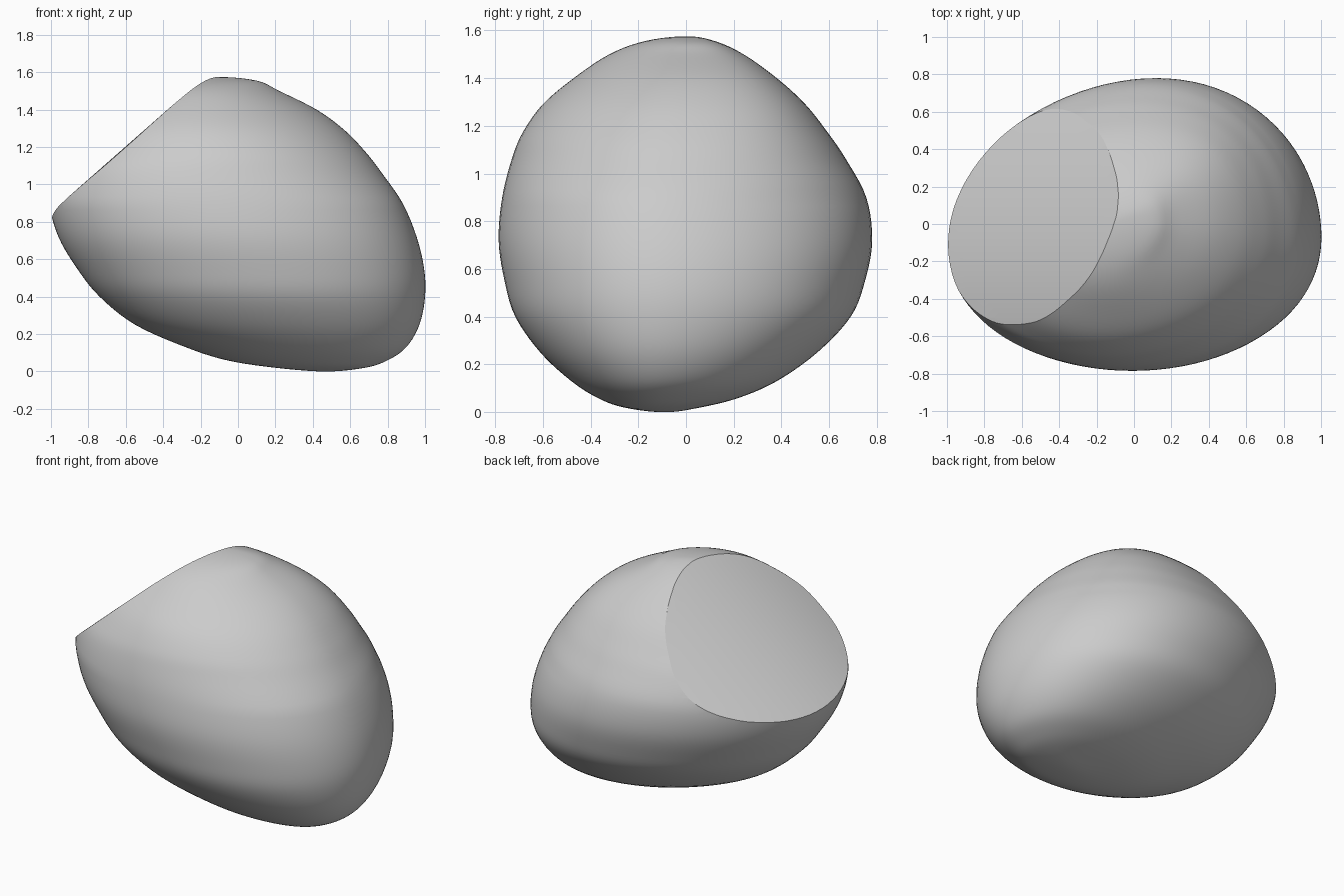
import bpy, bmesh, math

old = bpy.data.objects.get("Cube")
if old:
    bpy.data.objects.remove(old, do_unlink=True)

SIDES, STEPS = 96, 5


def add_object(name, bm):
    bmesh.ops.remove_doubles(bm, verts=bm.verts, dist=0.0002)
    bmesh.ops.recalc_face_normals(bm, faces=bm.faces)
    mesh = bpy.data.meshes.new(name)
    bm.to_mesh(mesh)
    bm.free()
    obj = bpy.data.objects.new(name, mesh)
    bpy.context.collection.objects.link(obj)
    return obj


def spline(rows, steps):
    """Catmull-Rom through the rows; the end rows are poles, mirrored for roundness."""
    def flip(r):
        return (r[0], r[2], r[1], r[4], r[3])
    pts = [flip(rows[1])] + rows + [flip(rows[-2])]
    out = []
    for p, q, r, s in zip(pts, pts[1:], pts[2:], pts[3:]):
        for i in range(steps):
            t = i / steps
            out.append([b + t / 2 * (c - a + t * (2 * a - 5 * b + 4 * c - d
                        + t * (3 * (b - c) + d - a)))
                        for a, b, c, d in zip(p, q, r, s)])
    return out + [list(rows[-1])]


def cap_height(x, y):
    return 1.67 + 0.88 * x - 0.29 * y - 0.34 * y * y


# Body outline by level: height, x limits, y limits
levels = [
    (0, .47, .47, -.09, -.09),
    (.02, .2, .68, -.26, .06),
    (.06, -.06, .8, -.37, .22),
    (.13, -.28, .9, -.48, .38),
    (.25, -.55, .97, -.61, .55),
    (.4, -.74, 1, -.715, .69),
    (.55, -.86, .995, -.76, .75),
    (.72, -.96, .955, -.785, .78),
    (.9, -1.01, .88, -.77, .755),
    (1.06, -1, .77, -.73, .67),
    (1.17, -.93, .685, -.685, .595),
    (1.29, -.84, .57, -.6, .5),
    (1.4, -.72, .42, -.47, .38),
    (1.5, -.54, .22, -.32, .24),
    (1.555, -.38, .1, -.17, .12),
    (1.575, -.12, -.12, 0, 0),
]

# Rounded body, lofted from ellipses: the ends bow sideways, the back side leans to +x
bm = bmesh.new()
rings = []
for z, x0, x1, y0, y1 in spline(levels, STEPS):
    half_x, half_y = (x1 - x0) / 2, (y1 - y0) / 2
    upper = max(0, z - 0.9)
    ring = []
    for i in range(SIDES):
        t = math.tau * i / SIDES
        c, s = math.cos(t), math.sin(t)
        bow = (0.07 - 0.3 * upper) * c * c
        lean = (0.13 + 0.25 * upper) * max(0, s) ** 2
        ring.append(bm.verts.new(((x0 + x1) / 2 + half_x * (c + lean),
                                  (y0 + y1) / 2 + half_y * s - half_x * bow, z)))
    rings.append(ring)
for low, high in zip(rings, rings[1:]):
    for i in range(SIDES):
        j = (i + 1) % SIDES
        bm.faces.new((low[i], low[j], high[j], high[i]))
body = add_object("rounded_body", bm)

# Cutter with a gently curved underside that leaves the slanted cap
bm = bmesh.new()
bmesh.ops.create_grid(bm, x_segments=30, y_segments=30, size=1.5)
for v in bm.verts:
    v.co.z = cap_height(v.co.x, v.co.y)
top = bmesh.ops.extrude_face_region(bm, geom=bm.faces[:])
for v in top["geom"]:
    if isinstance(v, bmesh.types.BMVert):
        v.co.z = 4
cutter = add_object("cap_cutter", bm)
cutter.hide_render = True

cut = body.modifiers.new("slanted_cap", "BOOLEAN")
cut.operation = "DIFFERENCE"
cut.solver = "EXACT"
cut.object = cutter
bpy.ops.object.select_all(action="DESELECT")
bpy.context.view_layer.objects.active = body
body.select_set(True)
bpy.ops.object.modifier_apply(modifier=cut.name)
bpy.data.objects.remove(cutter, do_unlink=True)

# Plain grey surface
grey = bpy.data.materials.new("light_grey")
grey.use_nodes = True
colour = (0.6, 0.6, 0.6, 1)
grey.diffuse_color = colour
grey.node_tree.nodes["Principled BSDF"].inputs["Base Color"].default_value = colour
body.data.materials.clear()
body.data.materials.append(grey)
for face in body.data.polygons:
    face.material_index = 0
bpy.ops.object.shade_smooth_by_angle(angle=math.radians(17))
